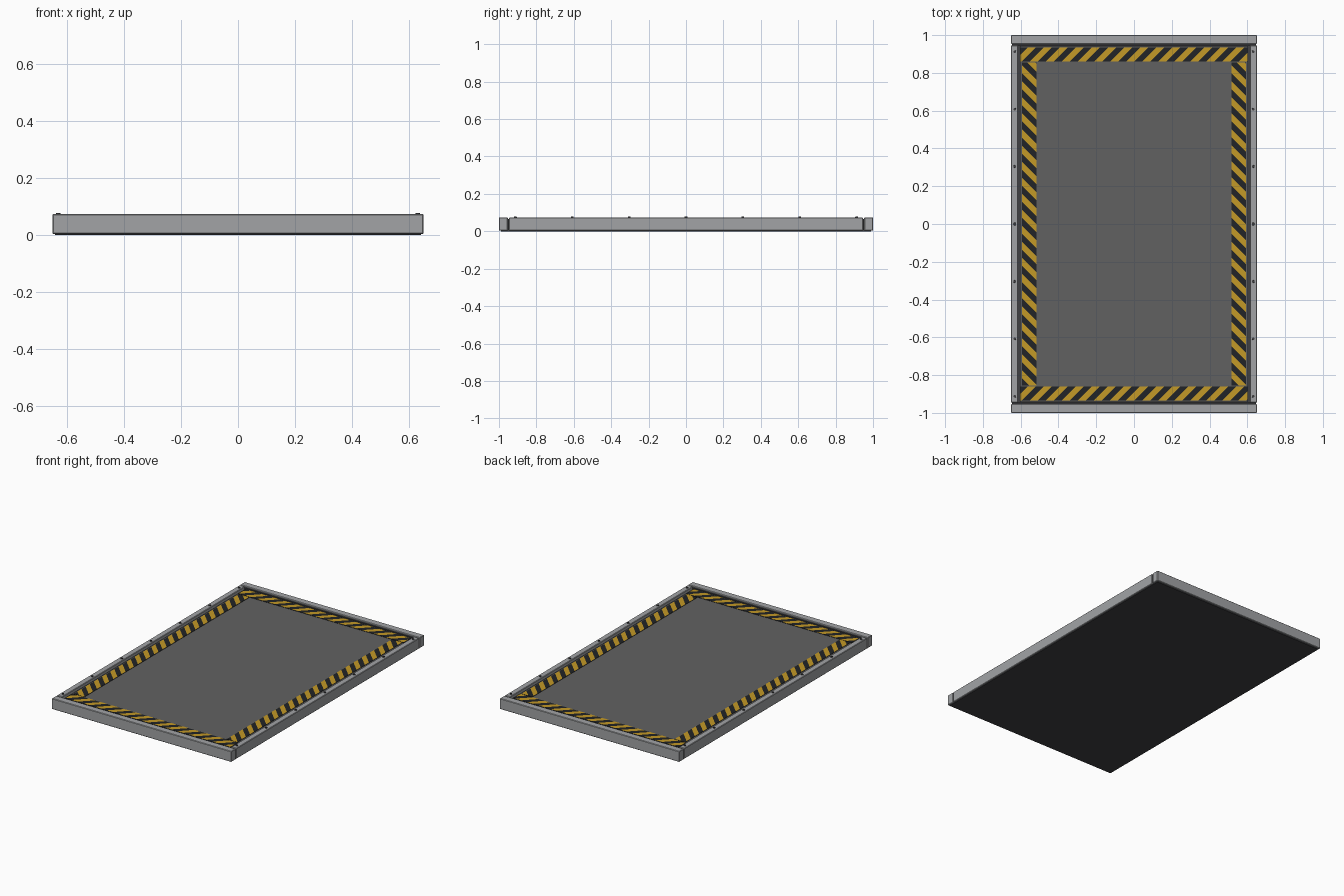
import bpy, bmesh, math
from mathutils import Vector, Matrix

if "Cube" in bpy.data.objects:
    bpy.data.objects.remove(bpy.data.objects["Cube"])


def material(name, rgb):
    m = bpy.data.materials.new(name)
    m.diffuse_color = (*rgb, 1)
    m.use_nodes = True
    m.node_tree.nodes["Principled BSDF"].inputs["Base Color"].default_value = m.diffuse_color
    return m


METAL = material("frame_metal", (0.36, 0.37, 0.38))
DECK = material("deck_grey", (0.12, 0.12, 0.12))
DARK = material("dark_steel", (0.05, 0.05, 0.055))
BLACK = material("tape_black", (0.015, 0.017, 0.02))
YELLOW = material("tape_yellow", (0.55, 0.32, 0.02))


def finish(bm, name, mat):
    me = bpy.data.meshes.new(name)
    bm.to_mesh(me)
    bm.free()
    me.materials.append(mat)
    ob = bpy.data.objects.new(name, me)
    bpy.context.collection.objects.link(ob)
    return ob


def box(name, x, y, z, mat, bevel=0):
    # x, y, z are (min, max) ranges
    bm = bmesh.new()
    bmesh.ops.create_cube(bm, size=1)
    for v in bm.verts:
        v.co = Vector(r[0] if c < 0 else r[1] for c, r in zip(v.co, (x, y, z)))
    if bevel:
        bmesh.ops.bevel(bm, geom=bm.edges[:], offset=bevel, segments=1, affect='EDGES')
    return finish(bm, name, mat)


def hazard_strip(name, length, width, cx, cy, angle):
    # black tape with slanted yellow bands, trimmed square at both ends
    place = Matrix.Translation((cx, cy, 0)) @ Matrix.Rotation(angle, 4, 'Z')
    l, w = length / 2, width / 2
    tape = box(name + "_tape", (-l, l), (-w, w), (0.060, 0.064), BLACK)
    tape.data.transform(place)
    bm = bmesh.new()
    pitch = 0.085
    n = int(length / pitch) + 3
    for i in range(n):
        x = -l - pitch + i * pitch
        pts = [(x - w, -w), (x - w + pitch / 2, -w), (x + w + pitch / 2, w), (x + w, w)]
        bm.faces.new([bm.verts.new((px, py, 0.065)) for px, py in pts])
    for s in (-1, 1):
        bmesh.ops.bisect_plane(bm, geom=bm.verts[:] + bm.edges[:] + bm.faces[:],
                               plane_co=(s * l, 0, 0), plane_no=(s, 0, 0), clear_outer=True)
    bm.transform(place)
    finish(bm, name + "_bands", YELLOW)


# Base and raised deck
box("base_plate", (-0.643, 0.643), (-0.99, 0.99), (0, 0.012), DARK)
box("deck", (-0.603, 0.603), (-0.942, 0.942), (0.01, 0.062), DECK)

# Frame bars with narrow seams at the corners
for s, side, end in ((-1, "left", "front"), (1, "right", "back")):
    box(side + "_frame_bar", sorted((s * 0.613, s * 0.651)), (-0.946, 0.946),
        (0.004, 0.074), METAL, 0.003)
    box(end + "_frame_bar", (-0.651, 0.651), sorted((s * 0.953, s * 1.0)),
        (0.004, 0.074), METAL, 0.003)
    # Dark filler in the corner seams
    box(end + "_seam", (-0.645, 0.645), sorted((s * 0.944, s * 0.955)), (0.01, 0.066), DARK)

    # Hazard tape
    hazard_strip(end + "_hazard", 1.2, 0.076, 0, s * 0.897, 0)
    hazard_strip(side + "_hazard", 1.71, 0.076, s * 0.555, 0, math.pi / 2)

    # Bolts along the side bars
    bm = bmesh.new()
    for i in range(-3, 4):
        bmesh.ops.create_cone(bm, cap_ends=True, segments=12, radius1=0.008, radius2=0.007,
                              depth=0.008,
                              matrix=Matrix.Translation((s * 0.631, i * 0.304, 0.074)))
    finish(bm, side + "_bolts", DARK)
